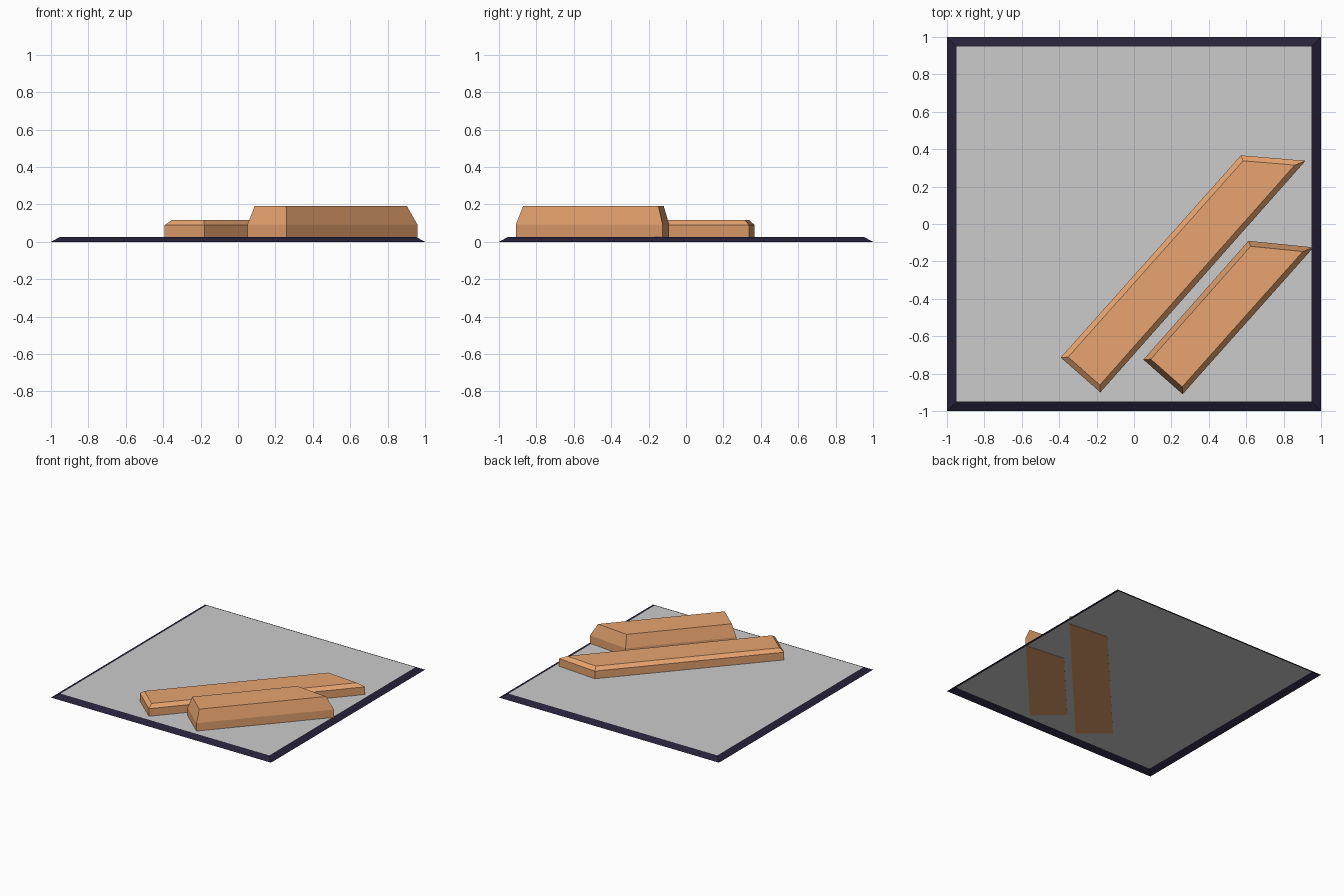
import bpy, bmesh

if "Cube" in bpy.data.objects:
    bpy.data.objects.remove(bpy.data.objects["Cube"])

PANEL_Z = 0.027


def material(name, rgb):
    mat = bpy.data.materials.new(name)
    mat.diffuse_color = (*rgb, 1)
    mat.use_nodes = True
    mat.node_tree.nodes["Principled BSDF"].inputs["Base Color"].default_value = mat.diffuse_color
    return mat


def finish(bm, name, mat=None):
    mesh = bpy.data.meshes.new(name)
    bm.to_mesh(mesh)
    bm.free()
    if mat:
        mesh.materials.append(mat)
    obj = bpy.data.objects.new(name, mesh)
    bpy.context.collection.objects.link(obj)
    return obj


def chamfered_block(name, outline, bottom, shoulder, top, inset, mat):
    """Prism on a counter-clockwise outline with a bevelled top."""
    bm = bmesh.new()
    low, high = [[bm.verts.new((x, y, z)) for x, y in outline]
                 for z in (bottom, shoulder)]
    n = len(outline)
    for i in range(n):
        j = (i + 1) % n
        bm.faces.new((low[i], low[j], high[j], high[i]))
    bm.faces.new(low[::-1])
    cap = bm.faces.new(high)
    bm.normal_update()
    bmesh.ops.inset_individual(bm, faces=[cap], thickness=inset,
                               depth=top - shoulder, use_even_offset=True)
    bm.normal_update()
    return finish(bm, name, mat)


wood = material("wood", (0.80, 0.37, 0.16))
dark = material("dark_trim", (0.02, 0.015, 0.04))

# Sloping rim, open underneath
bm = bmesh.new()
bmesh.ops.create_grid(bm, x_segments=1, y_segments=1, size=1)
bm.normal_update()
centre = bm.faces[:]
bmesh.ops.inset_individual(bm, faces=centre, thickness=0.05, depth=PANEL_Z,
                           use_even_offset=True)
bmesh.ops.delete(bm, geom=centre, context='FACES_ONLY')
finish(bm, "base_rim", dark)

# Flat grey panel inside the rim
bm = bmesh.new()
bmesh.ops.create_grid(bm, x_segments=1, y_segments=1, size=0.95)
bmesh.ops.translate(bm, verts=bm.verts[:], vec=(0, 0, PANEL_Z))
finish(bm, "base_panel")

# Two diagonal bars, their undersides showing just through the panel
chamfered_block("long_low_bar",
                [(-0.392, -0.714), (-0.18, -0.90), (0.917, 0.338), (0.572, 0.367)],
                0.024, 0.09, 0.117, 0.028, wood)
chamfered_block("short_tall_bar",
                [(0.05, -0.725), (0.26, -0.91), (0.96, -0.125), (0.612, -0.09)],
                0.024, 0.092, 0.192, 0.028, wood)
